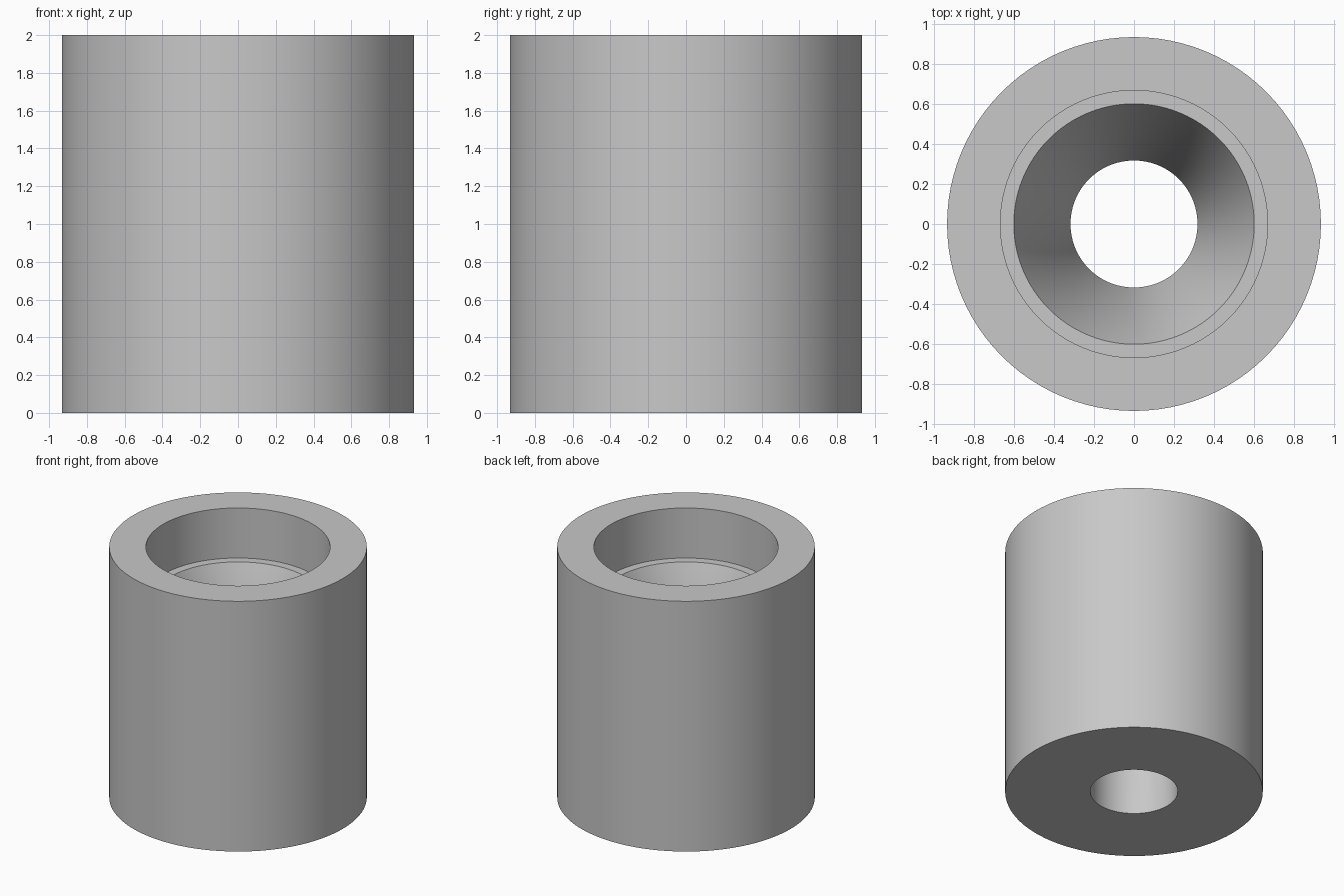
import bpy
import bmesh
from math import radians, tau
from mathutils import Matrix, Vector

cube = bpy.data.objects.get("Cube")
if cube:
    bpy.data.objects.remove(cube, do_unlink=True)

SEGMENTS = 96

# Plain grey finish
grey = bpy.data.materials.new("light grey")
grey.use_nodes = True
colour = (0.58, 0.58, 0.58, 1)
grey.diffuse_color = colour
grey.node_tree.nodes["Principled BSDF"].inputs["Base Color"].default_value = colour

# Closed cross-section (radius, height): outer wall, rim, counterbore,
# ledge, tapered funnel and straight lower bore
profile = [
    (0.933, 0), (0.933, 2),
    (0.667, 2), (0.667, 1.6),
    (0.6, 1.6), (0.317, 0.93),
    (0.317, 0),
]


def lathe(name, section, material):
    """Revolve a closed section around the z axis."""
    bm = bmesh.new()
    rings = []
    for i in range(SEGMENTS):
        turn = Matrix.Rotation(tau * i / SEGMENTS, 3, 'Z')
        rings.append([bm.verts.new(turn @ Vector((r, 0, z))) for r, z in section])
    for i, ring in enumerate(rings):
        after = rings[(i + 1) % SEGMENTS]
        for j in range(len(section)):
            k = (j + 1) % len(section)
            bm.faces.new((ring[j], after[j], after[k], ring[k]))
    bmesh.ops.recalc_face_normals(bm, faces=bm.faces)
    mesh = bpy.data.meshes.new(name)
    bm.to_mesh(mesh)
    bm.free()
    mesh.materials.append(material)
    obj = bpy.data.objects.new(name, mesh)
    bpy.context.collection.objects.link(obj)
    return obj


# Stepped bushing body
body = lathe("bushing_body", profile, grey)
bpy.ops.object.select_all(action='DESELECT')
body.select_set(True)
bpy.context.view_layer.objects.active = body
bpy.ops.object.shade_smooth_by_angle(angle=radians(30))
